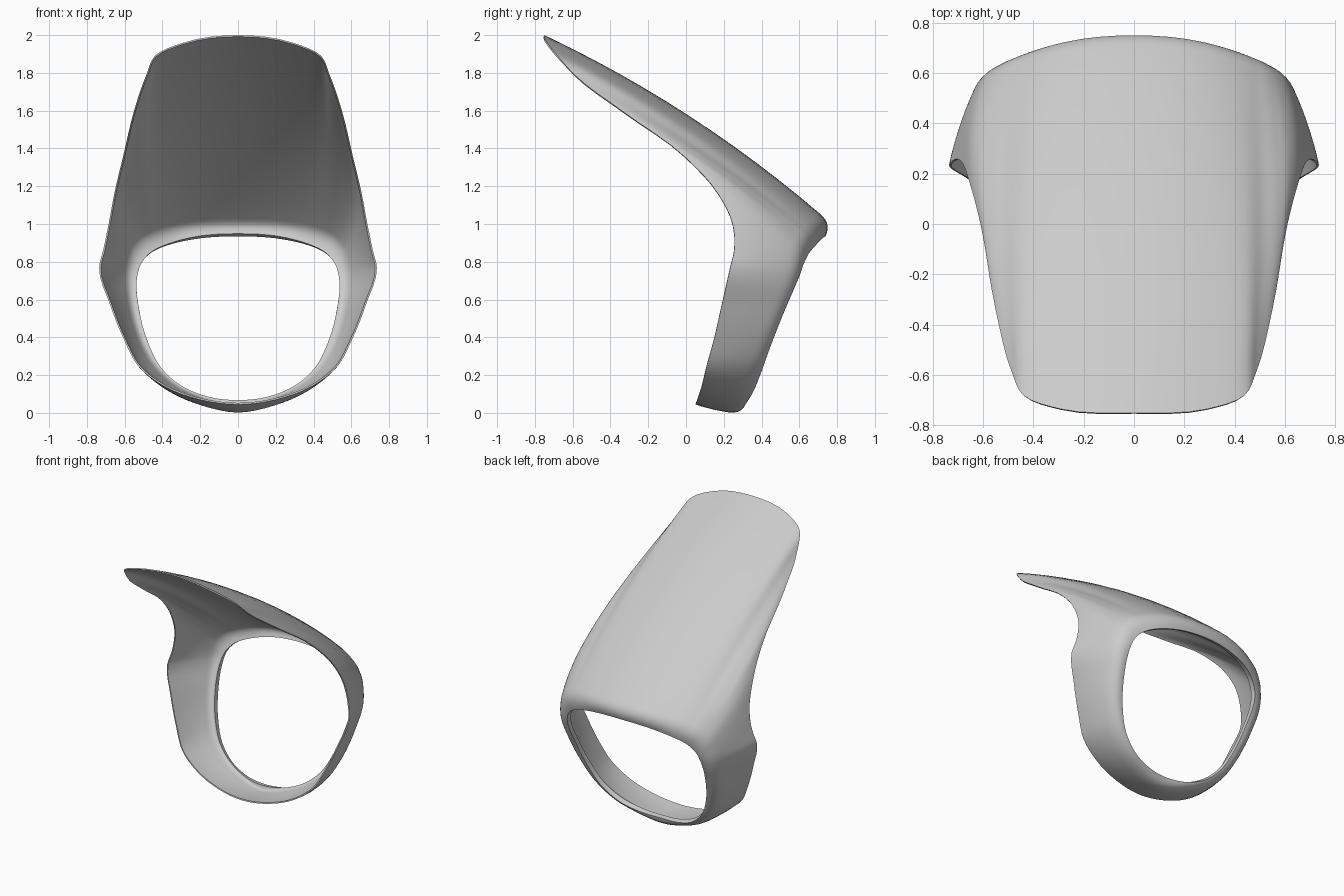
import bpy, bmesh, math
from mathutils import Vector as V

if "Cube" in bpy.data.objects:
    bpy.data.objects.remove(bpy.data.objects["Cube"])

# Half outlines (x >= 0), running from top centre round the side to bottom centre
front_edge = [(0, -.75, 2), (.29, -.735, 1.96), (.44, -.68, 1.89), (.485, -.59, 1.79),
              (.55, -.34, 1.6), (.61, 0, 1.35), (.655, .17, 1.16), (.685, .247, 1.0),
              (.713, .256, .865), (.735, .235, .77), (.68, .192, .58), (.6, .146, .38),
              (.53, .11, .25), (.39, .083, .14), (.2, .06, .07), (0, .05, .045)]
rear_corner = [(0, .772, 1.0), (.29, .742, .985), (.4, .707, .965), (.475, .68, .94),
               (.525, .66, .91), (.557, .642, .875), (.578, .63, .84), (.59, .62, .8),
               (.597, .613, .765), (.6, .602, .72), (.588, .54, .56), (.545, .465, .38),
               (.475, .41, .24), (.35, .36, .115), (.18, .325, .035), (0, .31, -.005)]
opening = [(0, .738, .935), (.26, .713, .915), (.38, .685, .885), (.43, .667, .865),
           (.47, .648, .84), (.5, .633, .81), (.52, .62, .78), (.53, .61, .75),
           (.536, .599, .72), (.538, .582, .68), (.522, .52, .54), (.475, .45, .36),
           (.405, .4, .22), (.29, .36, .12), (.15, .33, .073), (0, .315, .062)]


def smooth(points, steps=4):
    """Chord-weighted cubic through the points, mirrored in x at both ends."""
    p = [V(q) for q in points]
    flip = lambda v: V((-v.x, v.y, v.z))
    p = [flip(p[1])] + p + [flip(p[-2])]
    out = []
    for i in range(1, len(p) - 2):
        a, b, c, d = p[i - 1:i + 3]
        la, lb, lc = (b - a).length, (c - b).length, (d - c).length
        mb = ((b - a) * lb / la + (c - b) * la / lb) / (la + lb) * lb
        mc = ((c - b) * lc / lb + (d - c) * lb / lc) / (lb + lc) * lb
        for k in range(steps):
            t = k / steps
            out.append(b * (2 * t**3 - 3 * t**2 + 1) + mb * (t**3 - 2 * t**2 + t)
                       + c * (3 * t**2 - 2 * t**3) + mc * (t**3 - t**2))
    return out + [p[-2]]


E, R, O = smooth(front_edge), smooth(rear_corner), smooth(opening)
SKIN, FILLET = 12, 7
ROW = SKIN + FILLET + 1
n = len(E)

# Outward direction of the skin, lightly averaged along the outline
raw = []
for i in range(n):
    tangent = R[min(i + 1, n - 1)] - R[max(i - 1, 0)]
    if i in (0, n - 1):
        tangent = V((1 if i == 0 else -1, 0, 0))
    raw.append(tangent.cross(R[i] - E[i]).normalized())
outward = [sum((raw[min(max(i + k, 0), n - 1)] for k in (-1, 0, 1)), V()).normalized()
           for i in range(n)]

bm = bmesh.new()
grid = []
for i, (e, r, o) in enumerate(zip(E, R, O)):
    length = (r - e).length
    cut = 1 - .08 / length
    # the skin bellies out a little more at the visor sides
    bulge = .14 + .06 * max(0, math.sin((i - 12) / 24 * math.pi)) * (12 < i < 36)
    # outer skin, then a rounded turn into the opening flange
    row = []
    for j in range(SKIN + 1):
        t = cut * j / SKIN
        row.append(e.lerp(r, t) + outward[i] * (bulge * length * t * (1 - t)))
    p = row[-1]
    for j in range(1, FILLET + 1):
        t = j / FILLET
        row.append(p.lerp(r, t).lerp(r.lerp(o, t), t))
    for q in row:
        if i in (0, n - 1):
            q.x = 0
    grid.append([bm.verts.new(q) for q in row])
for a, b in zip(grid, grid[1:]):
    for j in range(len(a) - 1):
        bm.faces.new((a[j], b[j], b[j + 1], a[j + 1]))

# Cowl shell: visor and ring in one piece
mesh = bpy.data.meshes.new("cowl_shell")
bm.to_mesh(mesh)
bm.free()
cowl = bpy.data.objects.new("cowl_shell", mesh)
bpy.context.collection.objects.link(cowl)
# thin at the front edge, thicker towards the opening
group = cowl.vertex_groups.new(name="thickness")
for v in range(n * ROW):
    group.add([v], .25 + .75 * min(1, (v % ROW) / SKIN), 'REPLACE')
mirror = cowl.modifiers.new("Mirror", 'MIRROR')
mirror.use_clip = True
solid = cowl.modifiers.new("Thickness", 'SOLIDIFY')
solid.thickness = .035
solid.offset = -1
solid.vertex_group = "thickness"
bpy.context.view_layer.objects.active = cowl
cowl.select_set(True)
for m in ("Mirror", "Thickness"):
    bpy.ops.object.modifier_apply(modifier=m)
bpy.ops.object.shade_smooth_by_angle(angle=.7)
